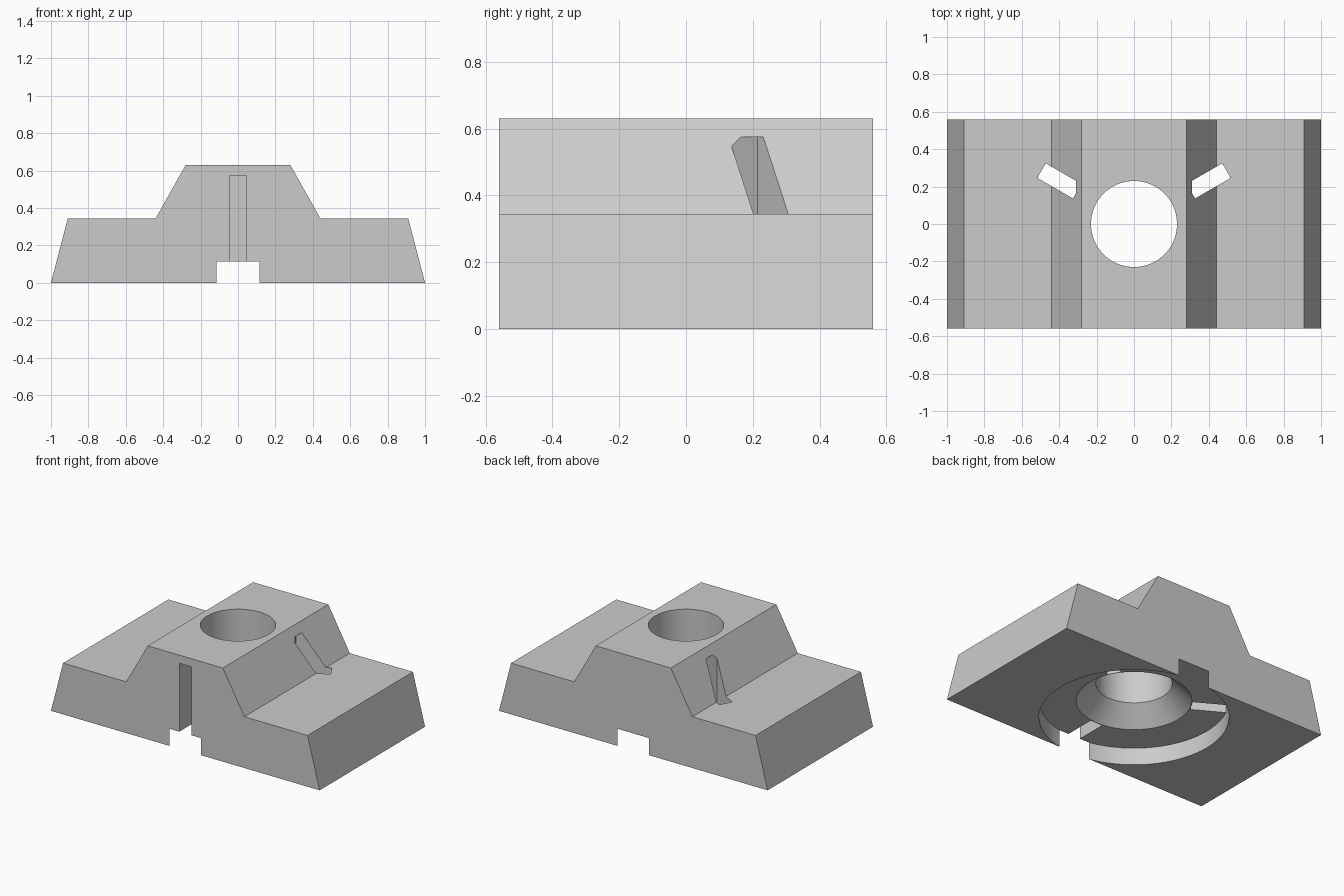
import bpy, bmesh, math
from mathutils import Matrix, Vector

cube = bpy.data.objects.get("Cube")
if cube:
    bpy.data.objects.remove(cube, do_unlink=True)

HALF_DEPTH = 0.56
SEGMENTS = 96

grey = bpy.data.materials.new("plain grey")
grey.use_nodes = True
colour = (0.6, 0.6, 0.6, 1)
grey.diffuse_color = colour
grey.node_tree.nodes["Principled BSDF"].inputs["Base Color"].default_value = colour


def make_object(name, bm):
    bmesh.ops.recalc_face_normals(bm, faces=bm.faces)
    mesh = bpy.data.meshes.new(name)
    bm.to_mesh(mesh)
    bm.free()
    mesh.materials.append(grey)
    obj = bpy.data.objects.new(name, mesh)
    bpy.context.collection.objects.link(obj)
    return obj


# Stepped block: mirrored half profile, extruded front to back
half = [(1, 0), (0.91, 0.345), (0.44, 0.345), (0.28, 0.63)]
outline = half + [(-x, z) for x, z in reversed(half)]
bm = bmesh.new()
face = bm.faces.new([bm.verts.new((x, -HALF_DEPTH, z)) for x, z in outline])
grown = bmesh.ops.extrude_face_region(bm, geom=[face])
bmesh.ops.translate(bm, vec=(0, 2 * HALF_DEPTH, 0),
                    verts=[v for v in grown["geom"] if isinstance(v, bmesh.types.BMVert)])
block = make_object("stepped_block", bm)

# Turned cutter: round recess, countersink and through bore
bm = bmesh.new()
profile = [(0.572, -0.1), (0.572, 0.115), (0.348, 0.115), (0.23, 0.233), (0.23, 0.8)]
rings = []
for r, z in profile:
    rings.append([bm.verts.new((r * math.cos(a), r * math.sin(a), z))
                  for a in (math.tau * i / SEGMENTS for i in range(SEGMENTS))])
for low, high in zip(rings, rings[1:]):
    for i in range(SEGMENTS):
        j = (i + 1) % SEGMENTS
        bm.faces.new((low[i], low[j], high[j], high[i]))
bm.faces.new(rings[0])
bm.faces.new(rings[-1])
bore_cutter = make_object("bore_cutter", bm)

# Three radial slots, evenly spaced around the bore
bm = bmesh.new()
inner, outer, bottom, top, width = 0.351, 0.571, 0.06, 0.575, 0.09
for k in range(3):
    place = (Matrix.Rotation(math.radians(30 + 120 * k), 4, 'Z')
             @ Matrix.Translation(((inner + outer) / 2, 0, (bottom + top) / 2))
             @ Matrix.Diagonal((outer - inner, width, top - bottom, 1)))
    bmesh.ops.create_cube(bm, size=1, matrix=place)
slot_cutter = make_object("slot_cutter", bm)

# Cut the block, then discard the cutters
bpy.ops.object.select_all(action='DESELECT')
bpy.context.view_layer.objects.active = block
block.select_set(True)
for cutter in (bore_cutter, slot_cutter):
    cutter.hide_render = True
    mod = block.modifiers.new(cutter.name, 'BOOLEAN')
    mod.operation = 'DIFFERENCE'
    mod.solver = 'EXACT'
    mod.object = cutter
    bpy.ops.object.modifier_apply(modifier=mod.name)
    bpy.data.objects.remove(cutter, do_unlink=True)

bpy.ops.object.shade_smooth_by_angle(angle=math.radians(25))
